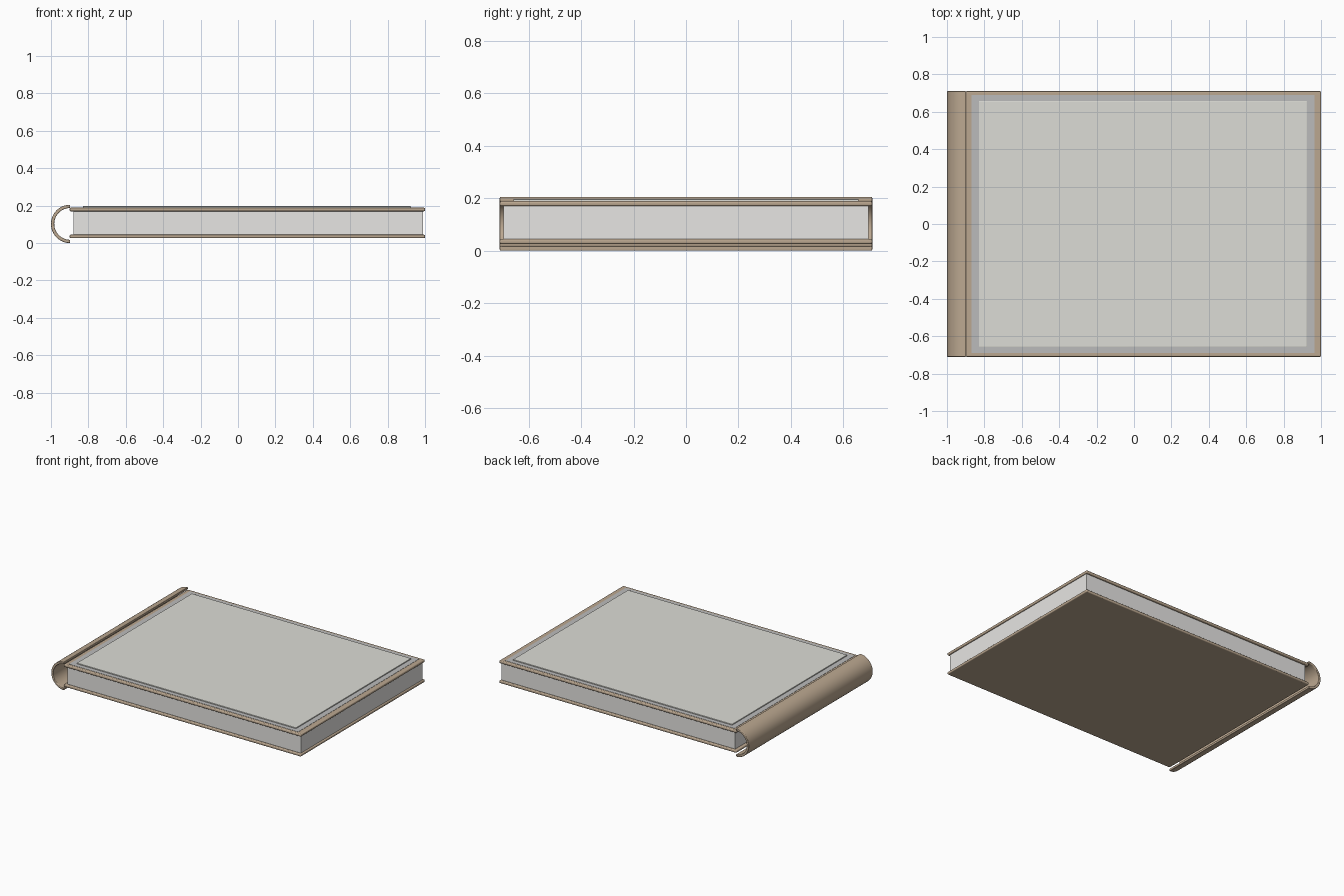
import bpy, bmesh, math

if "Cube" in bpy.data.objects:
    bpy.data.objects.remove(bpy.data.objects["Cube"])

def material(name, col):
    m = bpy.data.materials.new(name)
    m.diffuse_color = (*col, 1)
    m.use_nodes = True
    m.node_tree.nodes["Principled BSDF"].inputs["Base Color"].default_value = m.diffuse_color
    return m

tan = material("tan_leather", (0.50, 0.39, 0.28))
paper = material("paper", (0.80, 0.79, 0.77))
pale = material("pale_panel", (0.72, 0.72, 0.67))
grey = material("grey_border", (0.50, 0.50, 0.50))

def finish(ob, mat, bevel=0, segs=3):
    ob.data.materials.append(mat)
    bpy.ops.object.select_all(action='DESELECT')
    ob.select_set(True)
    bpy.context.view_layer.objects.active = ob
    if bevel:
        b = ob.modifiers.new("Bevel", 'BEVEL')
        b.width, b.segments = bevel, segs
        b.limit_method, b.angle_limit = 'ANGLE', math.radians(50)
    bpy.ops.object.shade_smooth_by_angle(angle=math.radians(40))
    return ob

def box(name, x0, x1, hy, z0, z1, mat, bevel=0):
    bpy.ops.mesh.primitive_cube_add(size=1)
    ob = bpy.context.object
    ob.name = name
    for v in ob.data.vertices:
        v.co = (x1 if v.co.x > 0 else x0, math.copysign(hy, v.co.y),
                z1 if v.co.z > 0 else z0)
    return finish(ob, mat, bevel)

def extrude_profile(name, pts, hy, mat, bevel):
    me = bpy.data.meshes.new(name)
    ob = bpy.data.objects.new(name, me)
    bpy.context.collection.objects.link(ob)
    bm = bmesh.new()
    f = bm.faces.new([bm.verts.new((x, -hy, z)) for x, z in pts])
    r = bmesh.ops.extrude_face_region(bm, geom=[f])
    bmesh.ops.translate(bm, vec=(0, 2 * hy, 0),
                        verts=[g for g in r["geom"] if isinstance(g, bmesh.types.BMVert)])
    bmesh.ops.recalc_face_normals(bm, faces=bm.faces)
    bm.to_mesh(me)
    bm.free()
    return finish(ob, mat, bevel)

# Page block and the two cover boards
box("page_block", -0.88, 0.99, 0.695, 0.035, 0.18, paper)
for name, z in (("bottom_cover", 0.026), ("top_cover", 0.17)):
    box(name, -0.9, 1.0, 0.71, z, z + 0.019, tan, 0.006)

# Half-round hollow spine
R, r, cx, cz, n = 0.1025, 0.085, -0.8975, 0.1025, 32
angles = [math.pi / 2 + math.pi * i / n for i in range(n + 1)]
arc = [(cx + R * math.cos(a), cz + R * math.sin(a)) for a in angles]
arc += [(cx + r * math.cos(a), cz + r * math.sin(a)) for a in reversed(angles)]
extrude_profile("spine", arc, 0.71, tan, 0.004)

# Raised panel and its flat grey border on the top cover
box("cover_border", -0.87, 0.965, 0.69, 0.18, 0.1905, grey)
box("cover_panel", -0.83, 0.925, 0.658, 0.18, 0.197, pale, 0.002)
